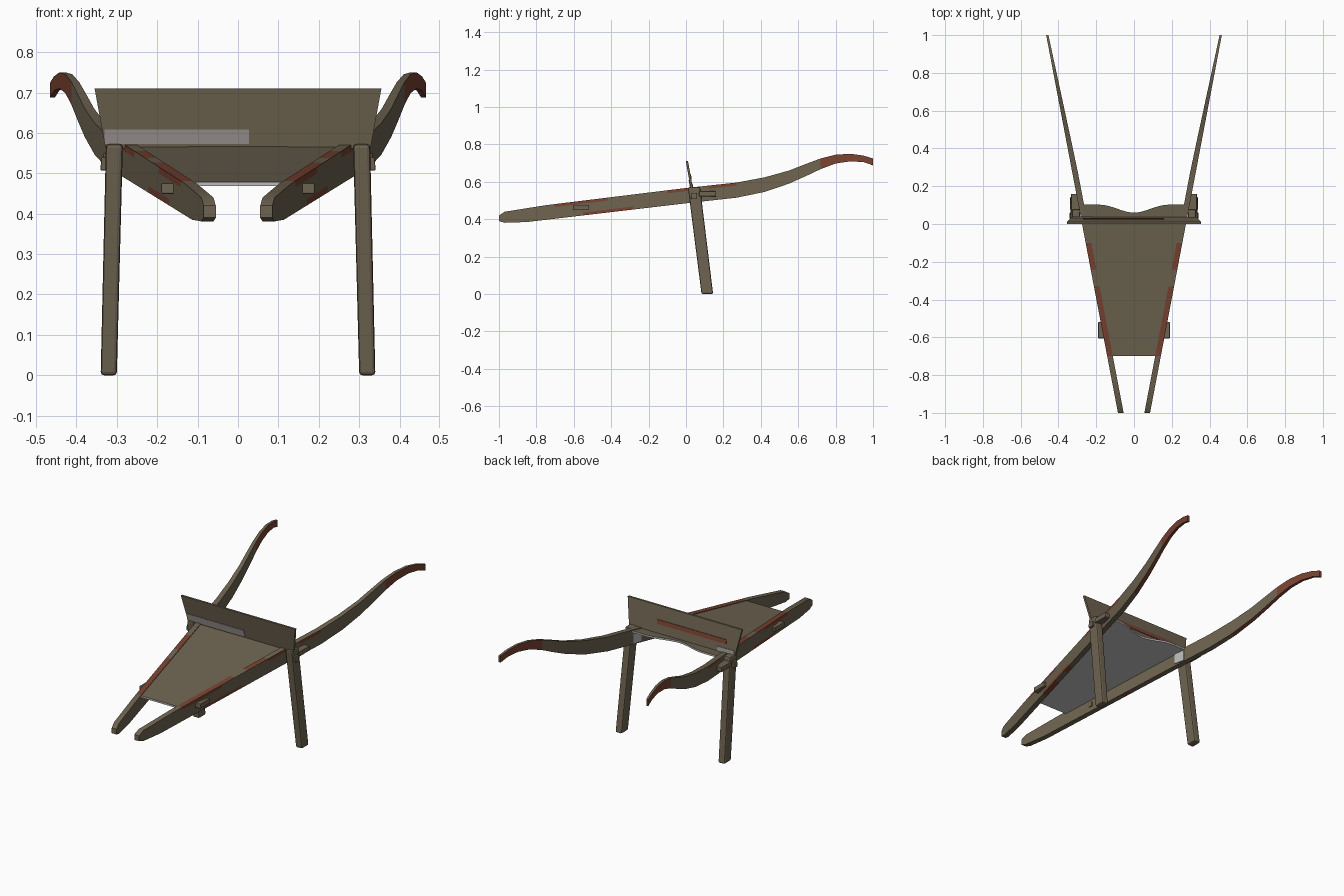
import bpy, bmesh
from mathutils import Vector

old = bpy.data.objects.get("Cube")
if old:
    bpy.data.objects.remove(old, do_unlink=True)


def material(name, rgb):
    m = bpy.data.materials.new(name)
    m.use_nodes = True
    m.diffuse_color = (*rgb, 1)
    m.node_tree.nodes["Principled BSDF"].inputs["Base Color"].default_value = (*rgb, 1)
    return m


WOOD = material("weathered_wood", (0.155, 0.125, 0.08))
RED = material("worn_red_paint", (0.19, 0.055, 0.03))
PALE = material("pale_grey", (0.5, 0.5, 0.5))
FADED = material("faded_patch", (0.33, 0.3, 0.28))


def loft(name, sections, mats, paint=None, bevel=0):
    """Skin equal loops of points; paint(centre, normal) picks a material slot."""
    bm = bmesh.new()
    loops = [[bm.verts.new(p) for p in sec] for sec in sections]
    n = len(loops[0])
    for a, b in zip(loops, loops[1:]):
        for i in range(n):
            j = (i + 1) % n
            bm.faces.new((a[i], a[j], b[j], b[i]))
    bm.faces.new(loops[0])
    bm.faces.new(loops[-1])
    bmesh.ops.recalc_face_normals(bm, faces=bm.faces)
    if paint:
        for f in bm.faces:
            f.material_index = paint(f.calc_center_median(), f.normal)
    me = bpy.data.meshes.new(name)
    bm.to_mesh(me)
    bm.free()
    for m in mats:
        me.materials.append(m)
    ob = bpy.data.objects.new(name, me)
    bpy.context.collection.objects.link(ob)
    if bevel:
        mod = ob.modifiers.new("soft_edges", "BEVEL")
        mod.width = bevel
        mod.segments = 2
    return ob


def rect(x0, x1, y0, y1, z):
    return [(x0, y0, z), (x1, y0, z), (x1, y1, z), (x0, y1, z)]


def interp(keys, y):
    for (a, za), (b, zb) in zip(keys, keys[1:]):
        if y <= b:
            return za + (zb - za) * (y - a) / (b - a)
    return keys[-1][1]


def within(y, ranges):
    return any(a < y < b for a, b in ranges)


# Side rail outline: top edge and bottom edge as (y, z)
TOP = [(-1, .42), (-.97, .44), (-.75, .475), (0, .567), (.27, .596), (.42, .624), (.55, .66),
       (.64, .695), (.72, .725), (.8, .745), (.88, .75), (.95, .74), (1, .725)]
BOTTOM = [(-1, .39), (-.97, .381), (-.85, .385), (0, .485), (.27, .515), (.42, .546), (.55, .59),
          (.64, .63), (.72, .668), (.8, .698), (.88, .71), (.95, .705), (1, .688)]
TOP_RED = [(-.7, -.33), (-.24, -.1)]
EDGE_RED = [(-.7, -.42), (-.1, .05), (.12, .27)]
LOW_RED = [(-.55, -.28)]
RAIL_YS = sorted({k[0] for k in TOP + BOTTOM} | {y for r in TOP_RED + EDGE_RED + LOW_RED for y in r})


def outer(y):
    return .085 + .19 * (y + 1)


def inner(y):
    return outer(y) - (.03 if y < .3 else .03 - .018 * (y - .3) / .7)


def rail_section(y, s):
    zt, zb = interp(TOP, y), interp(BOTTOM, y)
    band = .2 * (zt - zb)
    heights = (zb, zb + band, zt - band, zt)
    return [(s * outer(y), y, z) for z in heights] + [(s * inner(y), y, z) for z in reversed(heights)]


def rail_paint(c, n):
    mid = (interp(TOP, c.y) + interp(BOTTOM, c.y)) / 2
    if n.z > .6:
        return int(within(c.y, TOP_RED))
    if c.y > .72 or (n.z < -.6 and c.y > .45):
        return 1
    if abs(c.x) < (outer(c.y) + inner(c.y)) / 2 or abs(c.z - mid) < .02:
        return 0
    return int(within(c.y, EDGE_RED if c.z > mid else LOW_RED))


for side, s in (("left", 1), ("right", -1)):
    rail = loft(side + "_rail", [rail_section(y, s) for y in RAIL_YS], [WOOD, RED], rail_paint)
    bpy.ops.object.select_all(action="DESELECT")
    rail.select_set(True)
    bpy.context.view_layer.objects.active = rail
    bpy.ops.object.shade_smooth_by_angle()

    # Raked leg, fixed outside the rail
    loft(side + "_leg", [rect(s * .3, s * .34, .083, .145, 0),
                         rect(s * .285, s * .327, .01, .075, .572)], [WOOD], bevel=.008)
    # Joint pegs and wedges
    loft(side + "_leg_peg", [rect(s * .3, s * .341, .028, .06, .507),
                             rect(s * .3, s * .338, .026, .058, .54)], [WOOD], bevel=.003)
    loft(side + "_leg_wedge", [rect(s * .29, s * .333, .07, .16, .522),
                               rect(s * .29, s * .333, .07, .16, .55)], [WOOD], bevel=.003)
    loft(side + "_front_tenon", [rect(s * .14, s * .19, -.605, -.52, .449),
                                 rect(s * .14, s * .19, -.605, -.52, .476)], [WOOD], bevel=.003)
    # Bare patch inside the rail behind the board
    loft(side + "_bare_patch", [[(s * (inner(y) + d), y, z) for d, z in
                                 ((-.004, .5), (.002, .5), (.002, .56), (-.004, .56))]
                                for y in (.04, .1)], [PALE])

# Floor panel between the rails, with a hollowed rear edge
bm_steps = [i / 12 for i in range(-12, 13)]


def floor_strip(t):
    u = abs(t)
    k = min(1, u / .68)
    back = .06 + .042 * k * k * (3 - 2 * k)
    pts = [(t * (inner(-.7) + .002), -.7), (t * (inner(back) + .002), back)]
    zs = [interp(TOP, y) - .003 for x, y in pts]
    (xa, ya), (xb, yb) = pts
    return [(xa, ya, zs[0]), (xb, yb, zs[1]), (xb, yb, zs[1] - .01), (xa, ya, zs[0] - .01)]


loft("floor_panel", [floor_strip(t) for t in bm_steps], [WOOD, PALE],
     lambda c, n: 0 if n.z > .5 else 1)

# Headboard leaning forward, wider at the top
BACK_TILT = Vector((0, -.025, .14))


def board_y(z):
    return .03 + BACK_TILT.y * (z - .57) / BACK_TILT.z


def board_plate(name, x0, x1, z0, z1, offset, thick, mat, flare=0):
    loft(name, [rect(x0, x1, board_y(z0) + offset, board_y(z0) + offset + thick, z0),
                rect(x0 - flare, x1 + flare, board_y(z1) + offset, board_y(z1) + offset + thick, z1)],
         [mat])


board_plate("headboard", -.328, .328, .562, .71, -.006, .012, WOOD, .027)
board_plate("front_faded_patch", -.33, .027, .572, .609, -.009, .004, FADED)
board_plate("rear_red_stripe", -.27, .16, .615, .638, .005, .004, RED)
board_plate("rear_bare_patch", -.325, -.22, .568, .592, .005, .004, FADED)
